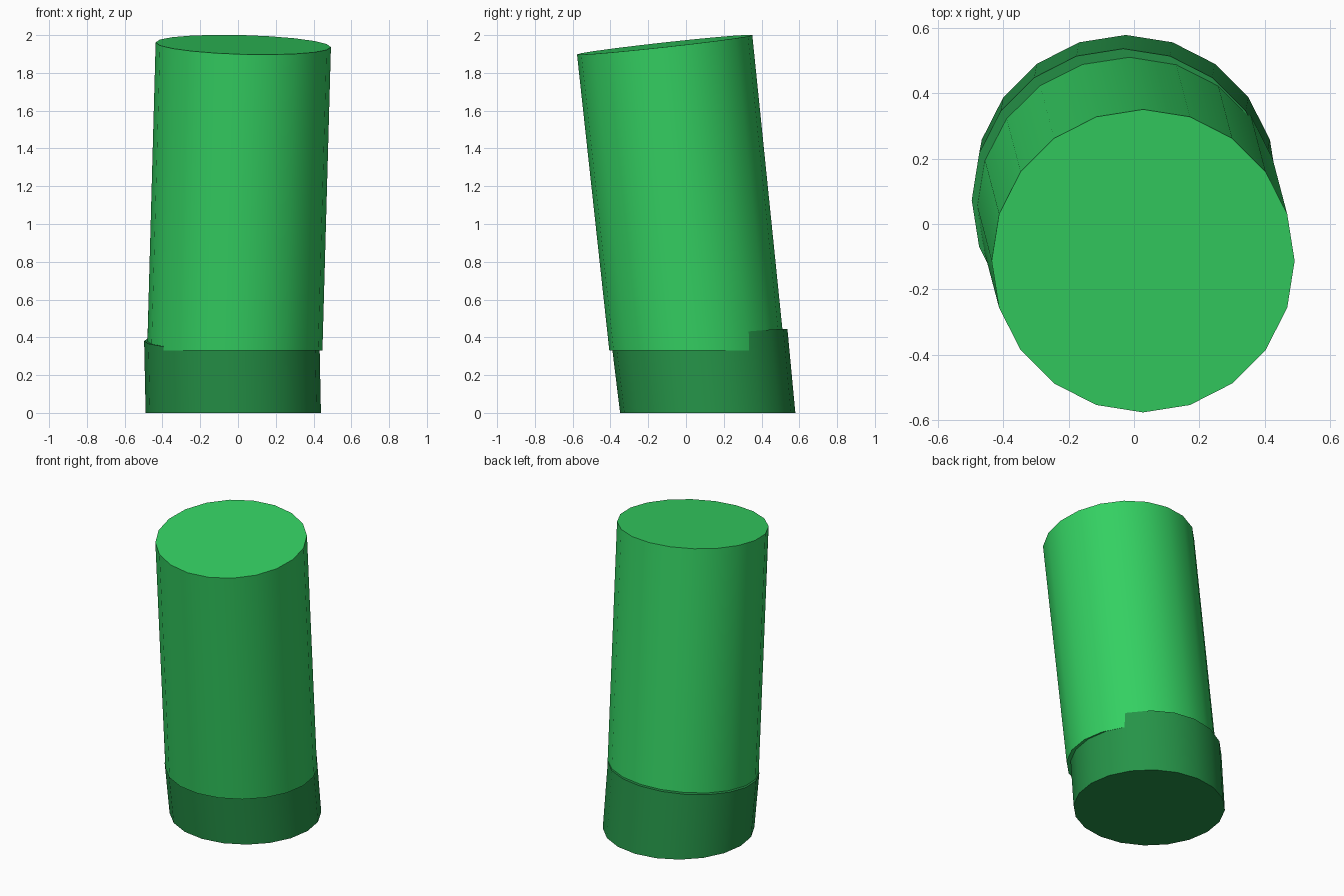
import bpy, bmesh, math

if "Cube" in bpy.data.objects:
    bpy.data.objects.remove(bpy.data.objects["Cube"])

SIDES = 20


def material(name, rgb):
    m = bpy.data.materials.new(name)
    m.diffuse_color = (*rgb, 1)
    m.use_nodes = True
    m.node_tree.nodes["Principled BSDF"].inputs["Base Color"].default_value = m.diffuse_color
    return m


def leaning_cylinder(name, low, high, radius, mat):
    """Capped tube between two rings; each ring is (centre, slope in x, slope in y)."""
    bm = bmesh.new()
    rings = []
    for (cx, cy, cz), sx, sy in (low, high):
        ring = []
        for i in range(SIDES):
            a = 2 * math.pi * i / SIDES
            dx, dy = radius * math.cos(a), radius * math.sin(a)
            ring.append(bm.verts.new((cx + dx, cy + dy, cz + sx * dx + sy * dy)))
        rings.append(ring)
    bottom, top = rings
    bm.faces.new(bottom[::-1])
    bm.faces.new(top)
    for i in range(SIDES):
        j = (i + 1) % SIDES
        bm.faces.new((bottom[i], bottom[j], top[j], top[i]))
    mesh = bpy.data.meshes.new(name)
    bm.to_mesh(mesh)
    bm.free()
    mesh.materials.append(mat)
    obj = bpy.data.objects.new(name, mesh)
    bpy.context.collection.objects.link(obj)
    # Smooth sides, crisp rims
    bpy.ops.object.select_all(action='DESELECT')
    obj.select_set(True)
    bpy.context.view_layer.objects.active = obj
    bpy.ops.object.shade_smooth_by_angle(angle=math.radians(40))
    return obj


light_green = material("light green", (0.034, 0.631, 0.122))
dark_green = material("dark green", (0.019, 0.296, 0.065))

# Short base segment: flat on the ground, tilted top
leaning_cylinder("base_segment",
                 ((-0.025, 0.115, 0), 0, 0),
                 ((-0.033, 0.073, 0.393), 0.026, 0.109), 0.464, dark_green)

# Long upper segment: level bottom, top square to its leaning axis
leaning_cylinder("upper_segment",
                 ((-0.017, 0.058, 0.33), 0, 0),
                 ((0.028, -0.113, 1.949), -0.027, 0.11), 0.464, light_green)
